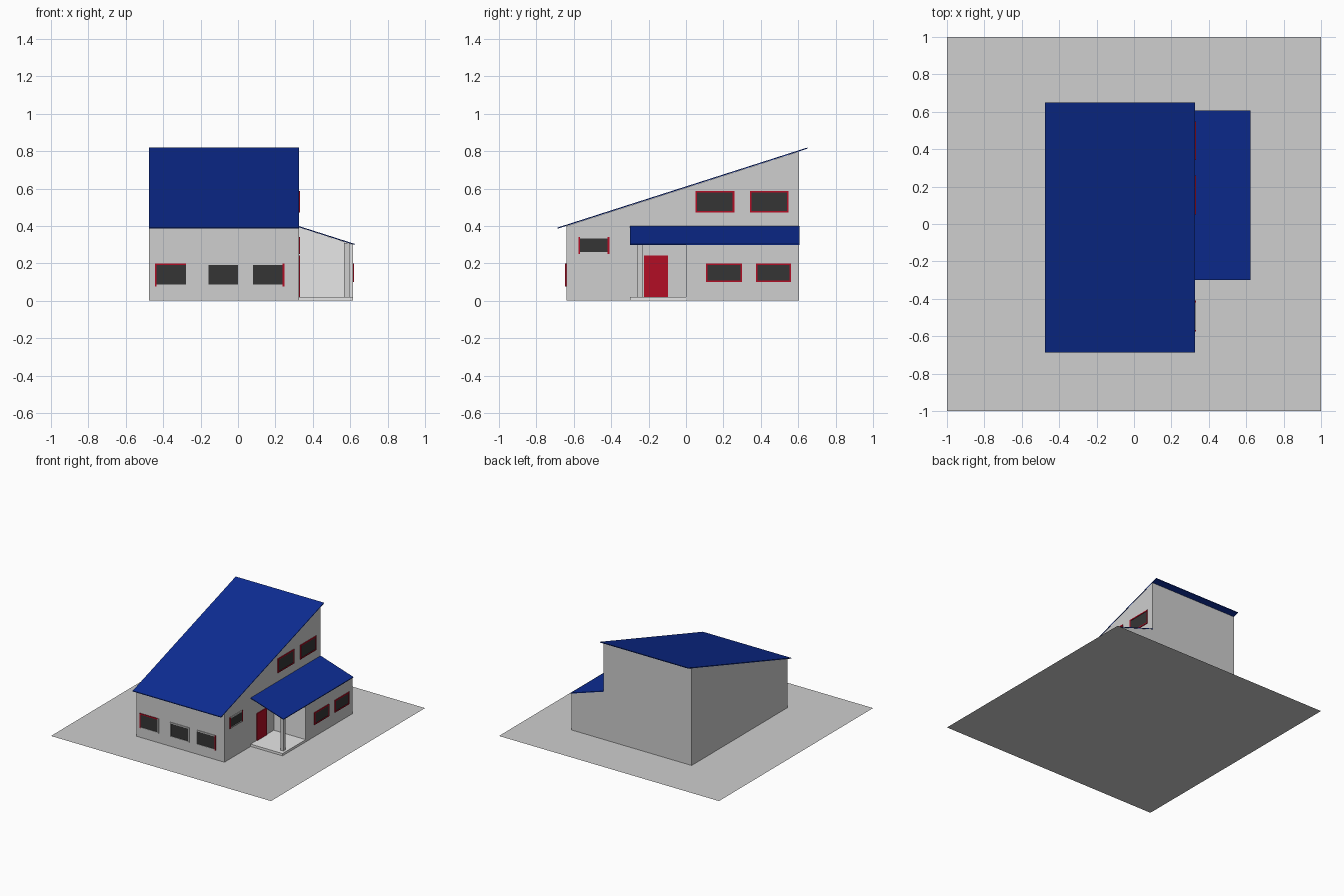
import bpy, bmesh
from mathutils import Vector

if "Cube" in bpy.data.objects:
    bpy.data.objects.remove(bpy.data.objects["Cube"])


def material(name, rgb):
    m = bpy.data.materials.new(name)
    m.diffuse_color = (*rgb, 1)
    m.use_nodes = True
    m.node_tree.nodes["Principled BSDF"].inputs["Base Color"].default_value = m.diffuse_color
    return m


GREY = material("wall_grey", (0.62, 0.62, 0.62))
WHITE = material("porch_white", (0.80, 0.80, 0.80))
BLUE = material("roof_blue", (0.004, 0.026, 0.30))
RED = material("trim_red", (0.45, 0.004, 0.018))
DARK = material("window_dark", (0.036, 0.036, 0.036))


def prism(name, profile, axis, a, b, mat):
    """Extrude a 2D profile along x (profile is y,z) or y (profile is x,z)."""
    def point(p, t):
        return (t, p[0], p[1]) if axis == "x" else (p[0], t, p[1])
    bm = bmesh.new()
    face = bm.faces.new([bm.verts.new(point(p, a)) for p in profile])
    res = bmesh.ops.extrude_face_region(bm, geom=[face])
    verts = [v for v in res["geom"] if isinstance(v, bmesh.types.BMVert)]
    offset = Vector((b - a, 0, 0)) if axis == "x" else Vector((0, b - a, 0))
    bmesh.ops.translate(bm, verts=verts, vec=offset)
    bmesh.ops.recalc_face_normals(bm, faces=bm.faces)
    me = bpy.data.meshes.new(name)
    bm.to_mesh(me)
    bm.free()
    me.materials.append(mat)
    ob = bpy.data.objects.new(name, me)
    bpy.context.collection.objects.link(ob)
    return ob


def box(name, x, y, z, mat):
    rect = [(y[0], z[0]), (y[1], z[0]), (y[1], z[1]), (y[0], z[1])]
    return prism(name, rect, "x", x[0], x[1], mat)


def window(name, side, at, u, z, red="LRTB", f=0.009):
    """Dark pane with four thin frame bars; letters in red choose red bars."""
    def plate(label, uu, zz, depth, mat):
        if side == "front":
            box(label, uu, (at - depth, at), zz, mat)
        else:
            box(label, (at, at + depth), uu, zz, mat)
    plate(name + "_pane", (u[0] + f, u[1] - f), (z[0] + f, z[1] - f), 0.003, DARK)
    bars = {"L": ((u[0], u[0] + f), z), "R": ((u[1] - f, u[1]), z),
            "T": ((u[0] + f, u[1] - f), (z[1] - f, z[1])),
            "B": ((u[0] + f, u[1] - f), (z[0], z[0] + f))}
    for key, (uu, zz) in bars.items():
        plate(name + "_frame_" + key, uu, zz, 0.006, RED if key in red else GREY)


# Ground sheet
bpy.ops.mesh.primitive_plane_add(size=2)
ground = bpy.context.object
ground.name = "ground_sheet"
ground.data.materials.append(GREY)

X0, X1, XW = -0.475, 0.325, 0.615
Y0, Y1 = -0.64, 0.605
BASE = 0.001

# Main house with its single sloping roof
prism("main_house_walls", [(Y0, BASE), (Y1, BASE), (Y1, 0.799), (Y0, 0.400)],
      "x", X0, X1, GREY)
prism("main_roof", [(-0.687, 0.386), (0.65, 0.814), (0.65, 0.820), (-0.687, 0.392)],
      "x", X0 - 0.001, X1 + 0.002, BLUE)

# Side wing and the lean-to roof that also covers the porch
prism("wing_walls", [(X1, BASE), (XW, BASE), (XW, 0.301), (X1, 0.394)],
      "y", 0.003, Y1, GREY)
prism("porch_end_wall", [(X1, BASE), (XW, BASE), (XW, 0.301), (X1, 0.394)],
      "y", 0.0, 0.003, WHITE)
prism("wing_roof", [(X1, 0.394), (0.623, 0.299), (0.623, 0.305), (X1, 0.400)],
      "y", -0.30, Y1 + 0.003, BLUE)

# Porch floor and corner post
box("porch_floor", (X1, XW), (-0.30, 0.0), (BASE, 0.02), WHITE)
box("porch_post", (0.567, 0.595), (-0.26, -0.232), (0.02, 0.31), GREY)

# Door
box("door", (X1, X1 + 0.006), (-0.225, -0.097), (0.02, 0.243), RED)

# Front windows
for i, (u, red) in enumerate([((-0.445, -0.27), "LT"), ((-0.168, 0.008), ""),
                              ((0.072, 0.248), "R")]):
    window(f"front_window_{i + 1}", "front", Y0, u, (0.078, 0.2), red)

# Right-hand windows: upper storey, wing and near the front corner
for i, u in enumerate([(0.05, 0.258), (0.342, 0.548)]):
    window(f"upper_window_{i + 1}", "right", X1, u, (0.472, 0.588))
for i, u in enumerate([(0.107, 0.30), (0.374, 0.562)]):
    window(f"wing_window_{i + 1}", "right", XW, u, (0.1, 0.2))
window("corner_window", "right", X1, (-0.575, -0.41), (0.251, 0.342), "LR")
